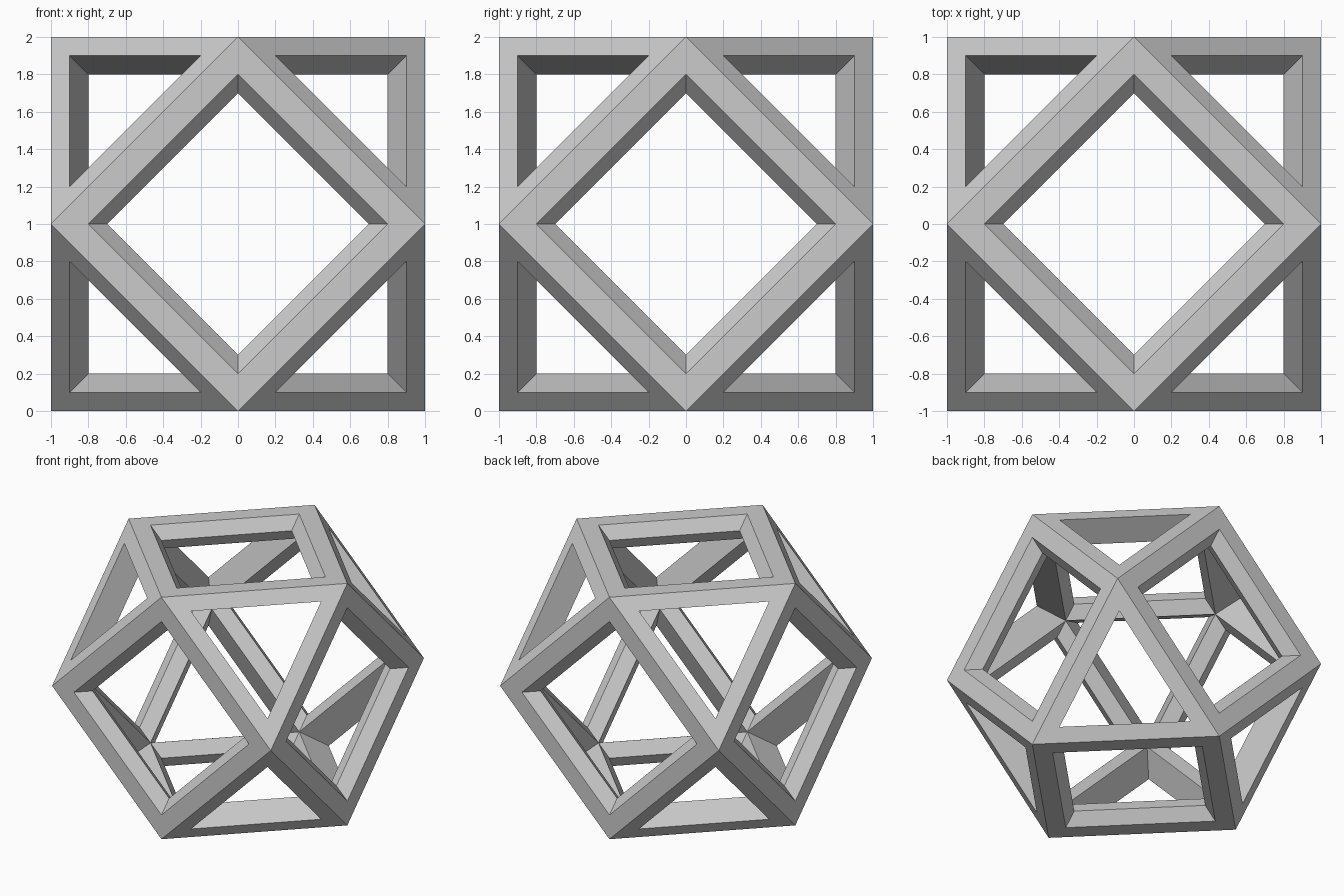
import bpy, bmesh, math
from itertools import product
from mathutils import Vector

if "Cube" in bpy.data.objects:
    bpy.data.objects.remove(bpy.data.objects["Cube"], do_unlink=True)

# Material
grey = bpy.data.materials.new("light_grey")
grey.use_nodes = True
grey.diffuse_color = (0.6, 0.6, 0.6, 1)
grey.node_tree.nodes["Principled BSDF"].inputs["Base Color"].default_value = (0.6, 0.6, 0.6, 1)

INNER = 0.8      # size of the inside edges relative to the outside ones
signs = (-1, 0, 1)
grid = [Vector(p) for p in product(signs, repeat=3)]
corners = [p for p in grid if p.length_squared == 2]
square_normals = [p for p in grid if p.length_squared == 1]
triangle_normals = [p for p in grid if p.length_squared == 3]

bm = bmesh.new()
cache = {}


def vert(p):
    """Reuse the vertex at a position so that neighbouring bars join."""
    key = tuple(round(c, 4) for c in p)
    if key not in cache:
        cache[key] = bm.verts.new(p)
    return cache[key]


def face_corners(n):
    """Corners of the polygon facing n, in anticlockwise order."""
    top = max(c.dot(n) for c in corners)
    loop = [c for c in corners if c.dot(n) > top - 0.01]
    centre = sum(loop, Vector()) / len(loop)
    u = (loop[0] - centre).normalized()
    v = n.normalized().cross(u)
    loop.sort(key=lambda c: math.atan2((c - centre).dot(v), (c - centre).dot(u)))
    return loop, centre


def pierced_face(n, steps):
    """Outer border, opening rings (depth, size) and inside edges, bridged."""
    loop, centre = face_corners(n)
    rings = [loop]
    rings += [[centre * depth + (c - centre) * size for c in loop] for depth, size in steps]
    rings.append([c * INNER for c in loop])
    for a, b in zip(rings, rings[1:]):
        for i in range(len(loop)):
            j = (i + 1) % len(loop)
            bm.faces.new([vert(p) for p in (a[i], a[j], b[j], b[i])])


# Square openings have a ridge halfway in, triangular ones a single slope
for n in square_normals:
    pierced_face(n, [(1, 0.8), (0.9, 0.7)])
for n in triangle_normals:
    pierced_face(n, [(1, 0.7)])

bmesh.ops.translate(bm, verts=bm.verts, vec=(0, 0, 1))
bmesh.ops.recalc_face_normals(bm, faces=bm.faces)
mesh = bpy.data.meshes.new("open_frame")
bm.to_mesh(mesh)
bm.free()
mesh.materials.append(grey)
frame = bpy.data.objects.new("open_frame", mesh)
bpy.context.collection.objects.link(frame)
